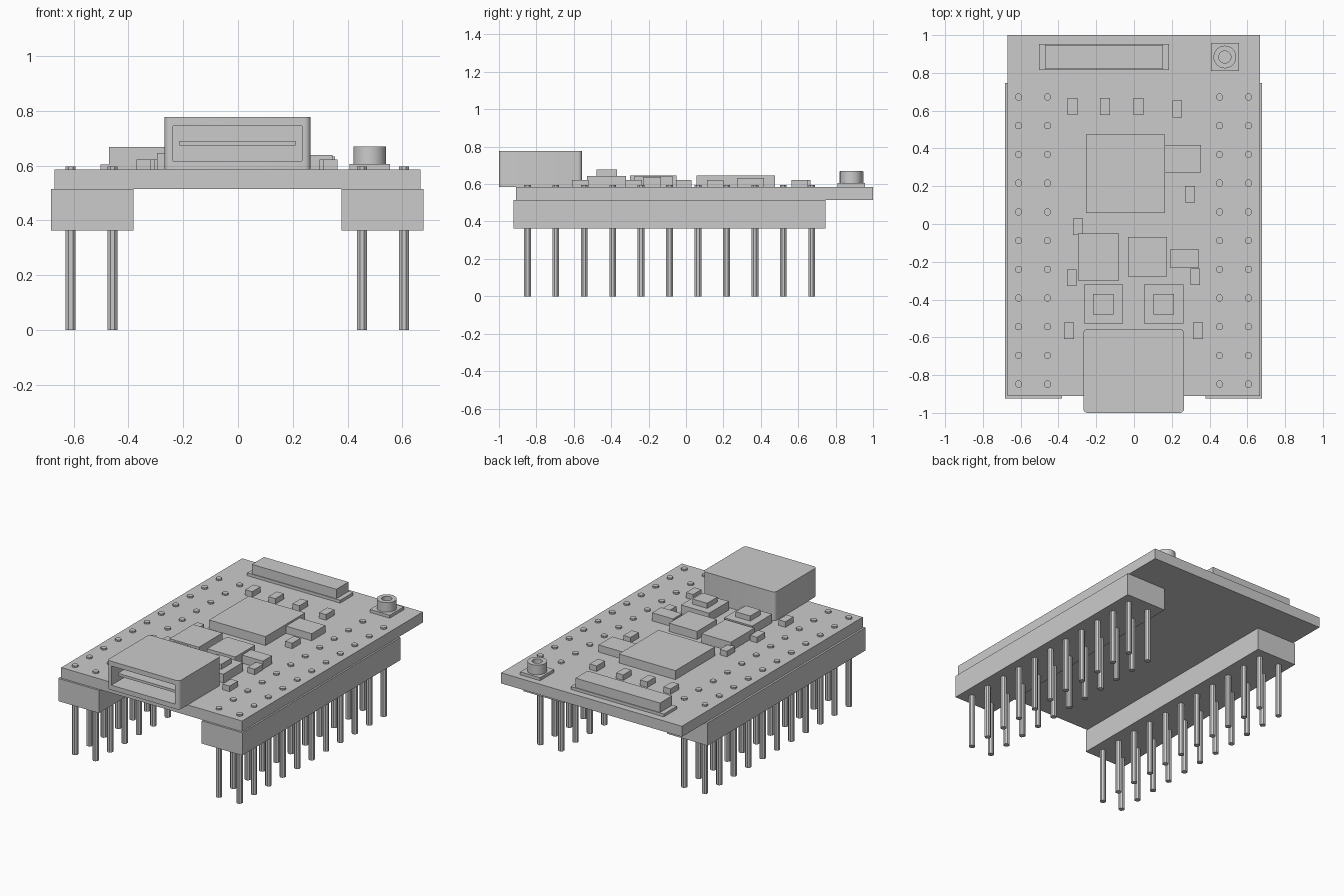
import bpy, bmesh, math
from mathutils import Matrix

cube = bpy.data.objects.get("Cube")
if cube:
    bpy.data.objects.remove(cube, do_unlink=True)

grey = bpy.data.materials.new("plain grey")
grey.use_nodes = True
grey.diffuse_color = (0.6, 0.6, 0.6, 1)
grey.node_tree.nodes["Principled BSDF"].inputs["Base Color"].default_value = (0.6, 0.6, 0.6, 1)

TOP = 0.585       # upper surface of the board
UNDER = 0.514     # lower surface of the board


def finish(name, bm):
    mesh = bpy.data.meshes.new(name)
    bm.to_mesh(mesh)
    bm.free()
    mesh.materials.append(grey)
    obj = bpy.data.objects.new(name, mesh)
    bpy.context.collection.objects.link(obj)
    return obj


def add_box(bm, x0, x1, y0, y1, z0, z1):
    place = Matrix.Translation(((x0 + x1) / 2, (y0 + y1) / 2, (z0 + z1) / 2))
    size = Matrix.Diagonal((x1 - x0, y1 - y0, z1 - z0, 1))
    return bmesh.ops.create_cube(bm, size=1, matrix=place @ size)["verts"]


def box(name, *bounds):
    bm = bmesh.new()
    add_box(bm, *bounds)
    return finish(name, bm)


def smooth(obj):
    bpy.ops.object.select_all(action="DESELECT")
    obj.select_set(True)
    bpy.context.view_layer.objects.active = obj
    bpy.ops.object.shade_smooth_by_angle(angle=math.radians(35))


# Circuit board and the two header strips
box("circuit_board", -0.67, 0.667, -0.91, 1.0, UNDER, TOP)
box("right_header_strip", -0.683, -0.382, -0.923, 0.747, 0.362, UNDER)
box("left_header_strip", 0.378, 0.678, -0.923, 0.747, 0.362, UNDER)

# Eight-sided header pins, passing through the board
for name, columns in (("right_pins", (-0.611, -0.458)), ("left_pins", (0.453, 0.606))):
    bm = bmesh.new()
    for x in columns:
        for row in range(11):
            spot = Matrix.Translation((x, 0.672 - row * 0.152, 0.298))
            turn = Matrix.Rotation(math.pi / 8, 4, "Z")
            bmesh.ops.create_cone(bm, cap_ends=True, segments=8, radius1=0.0198,
                                  radius2=0.0198, depth=0.596, matrix=spot @ turn)
    finish(name, bm)

# Charging socket: shell with rounded upright edges and a hollow mouth
bm = bmesh.new()
add_box(bm, -0.268, 0.265, -1.0, -0.556, TOP, 0.777)
upright = [e for e in bm.edges if abs(e.verts[0].co.z - e.verts[1].co.z) > 0.1]
bmesh.ops.bevel(bm, geom=upright, offset=0.022, segments=4, profile=0.5, affect="EDGES")
shell = finish("socket_shell", bm)
cutter = box("socket_cutter", -0.237, 0.234, -1.1, -0.62, 0.617, 0.745)
cutter.hide_render = True
cut = shell.modifiers.new("mouth", "BOOLEAN")
cut.operation = "DIFFERENCE"
cut.solver = "EXACT"
cut.object = cutter
bpy.context.view_layer.objects.active = shell
bpy.ops.object.modifier_apply(modifier=cut.name)
bpy.data.objects.remove(cutter, do_unlink=True)
smooth(shell)
box("socket_tongue", -0.213, 0.21, -0.965, -0.615, 0.673, 0.69)

# Flat packaged chips: x range, y range, top height
chips = {
    "processor_chip": (-0.254, 0.164, 0.057, 0.475, 0.645),
    "crystal_chip": (0.164, 0.354, 0.273, 0.418, 0.633),
    "memory_chip": (-0.296, -0.08, -0.30, -0.05, 0.645),
    "power_chip": (-0.033, 0.175, -0.279, -0.07, 0.64),
    "regulator_chip": (0.19, 0.345, -0.23, -0.135, 0.639),
}
for name, (x0, x1, y0, y1, top) in chips.items():
    box(name, x0, x1, y0, y1, TOP, top)

# Push buttons: square body and raised cap
for name, x in (("right_button", -0.162), ("left_button", 0.157)):
    for part, half, low, high in (("body", 0.104, TOP, 0.643), ("cap", 0.054, 0.643, 0.677)):
        box(name + "_" + part, x - half, x + half, -0.424 - half, -0.424 + half, low, high)

# Small surface parts
bm = bmesh.new()
for x, y in ((-0.326, 0.622), (-0.154, 0.622), (0.024, 0.622), (0.229, 0.609),
             (0.296, 0.157), (-0.296, -0.015), (-0.33, -0.284), (0.324, -0.279),
             (-0.344, -0.565), (0.338, -0.565)):
    add_box(bm, x - 0.026, x + 0.026, y - 0.044, y + 0.044, TOP, 0.622)
finish("small_capacitors", bm)

# Ribbon cable connector
box("ribbon_connector_base", -0.503, 0.185, 0.815, 0.953, TOP, 0.604)
box("ribbon_connector_body", -0.471, 0.153, 0.82, 0.948, 0.604, 0.667)

# Round aerial connector: square base and an open ring
box("aerial_base", 0.408, 0.555, 0.81, 0.958, TOP, 0.605)
bm = bmesh.new()
rim = [(0.060, 0.605), (0.060, 0.669), (0.032, 0.669), (0.032, 0.605)]
verts = [bm.verts.new((r, 0, z)) for r, z in rim]
edges = [bm.edges.new((verts[i], verts[(i + 1) % 4])) for i in range(4)]
bmesh.ops.spin(bm, geom=verts + edges, cent=(0, 0, 0), axis=(0, 0, 1),
               angle=math.tau, steps=32, use_merge=True)
bmesh.ops.remove_doubles(bm, verts=bm.verts, dist=0.0001)
bmesh.ops.recalc_face_normals(bm, faces=bm.faces)
ring = finish("aerial_ring", bm)
ring.location = (0.481, 0.884, 0)
smooth(ring)
